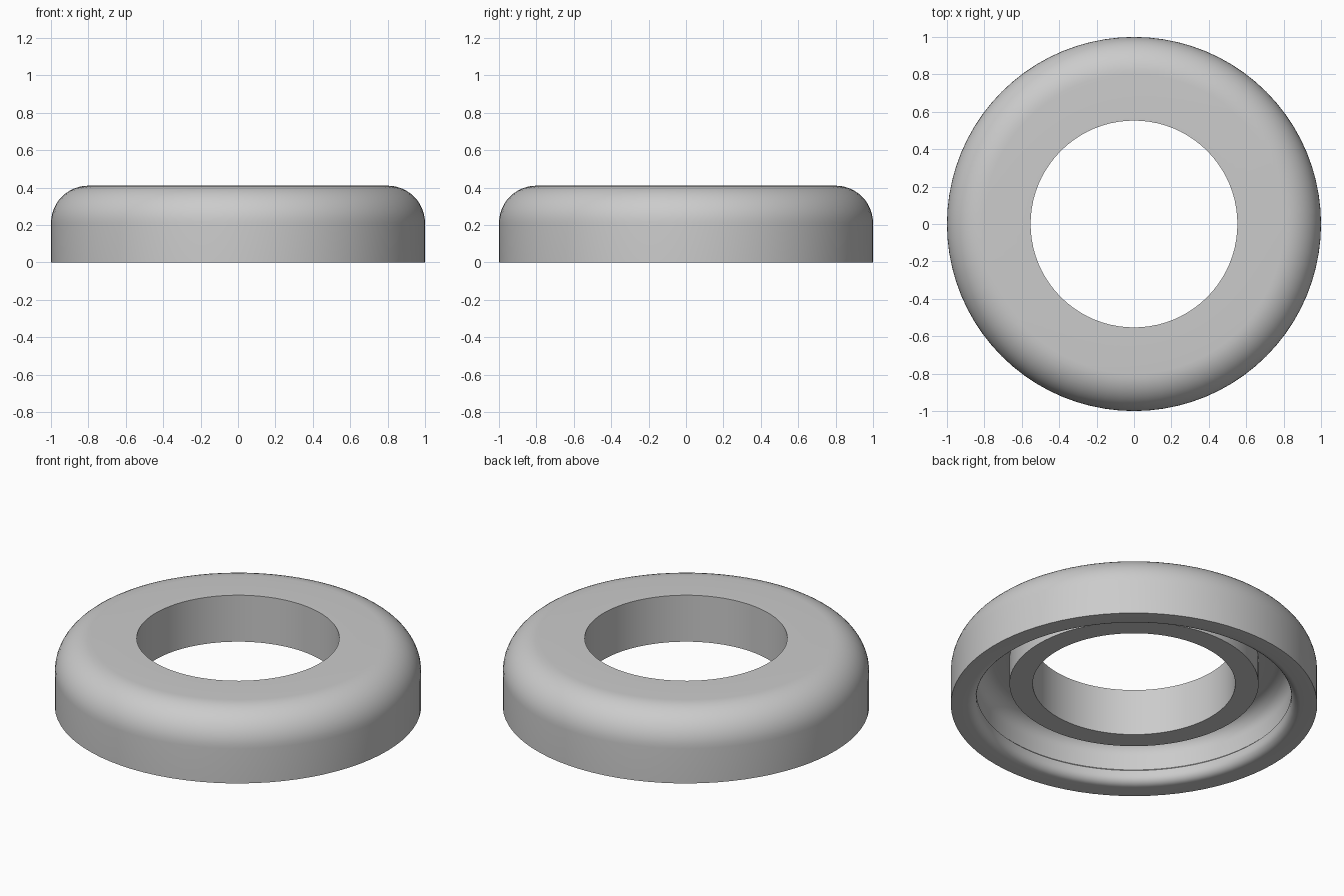
import bpy, bmesh, math

if "Cube" in bpy.data.objects:
    bpy.data.objects.remove(bpy.data.objects["Cube"])

SEGMENTS = 80


def arc(cx, cz, radius, start, end, steps):
    """Points on a circular arc in the (radius, height) plane, angles in degrees."""
    pts = []
    for i in range(steps + 1):
        a = math.radians(start + (end - start) * i / steps)
        pts.append((cx + radius * math.cos(a), cz + radius * math.sin(a)))
    return pts


# Cross-section: hole wall, top, rounded shoulder, outer wall, lip, groove, boss
profile = [(0.553, 0.13), (0.553, 0.41)]
profile += arc(0.80, 0.21, 0.20, 90, 0, 12)          # outer shoulder
profile += [(1.0, 0.0)]                              # foot of the outer wall
profile += arc(0.91, 0.05, 0.05, 270, 180, 6)        # rounded inner lip
profile += [(0.86, 0.08), (0.87, 0.09)]              # step behind the lip
profile += arc(0.77, 0.18, 0.10, 0, 90, 8)           # groove fillet
profile += [(0.68, 0.28), (0.68, 0.13)]              # boss outer wall

# Revolve the closed section around z
bm = bmesh.new()
rings = []
for s in range(SEGMENTS):
    a = 2 * math.pi * s / SEGMENTS
    rings.append([bm.verts.new((r * math.cos(a), r * math.sin(a), z)) for r, z in profile])
n = len(profile)
for s in range(SEGMENTS):
    here, there = rings[s], rings[(s + 1) % SEGMENTS]
    for i in range(n):
        j = (i + 1) % n
        bm.faces.new((here[i], here[j], there[j], there[i]))
bmesh.ops.recalc_face_normals(bm, faces=bm.faces)

mesh = bpy.data.meshes.new("ring_cap")
bm.to_mesh(mesh)
bm.free()
ring = bpy.data.objects.new("ring_cap", mesh)
bpy.context.collection.objects.link(ring)

grey = bpy.data.materials.new("plain grey")
grey.diffuse_color = (0.6, 0.6, 0.6, 1)
grey.use_nodes = True
grey.node_tree.nodes["Principled BSDF"].inputs["Base Color"].default_value = grey.diffuse_color
mesh.materials.append(grey)

# Smooth curves, crisp rims
bpy.context.view_layer.objects.active = ring
ring.select_set(True)
bpy.ops.object.shade_smooth_by_angle(angle=math.radians(30))
